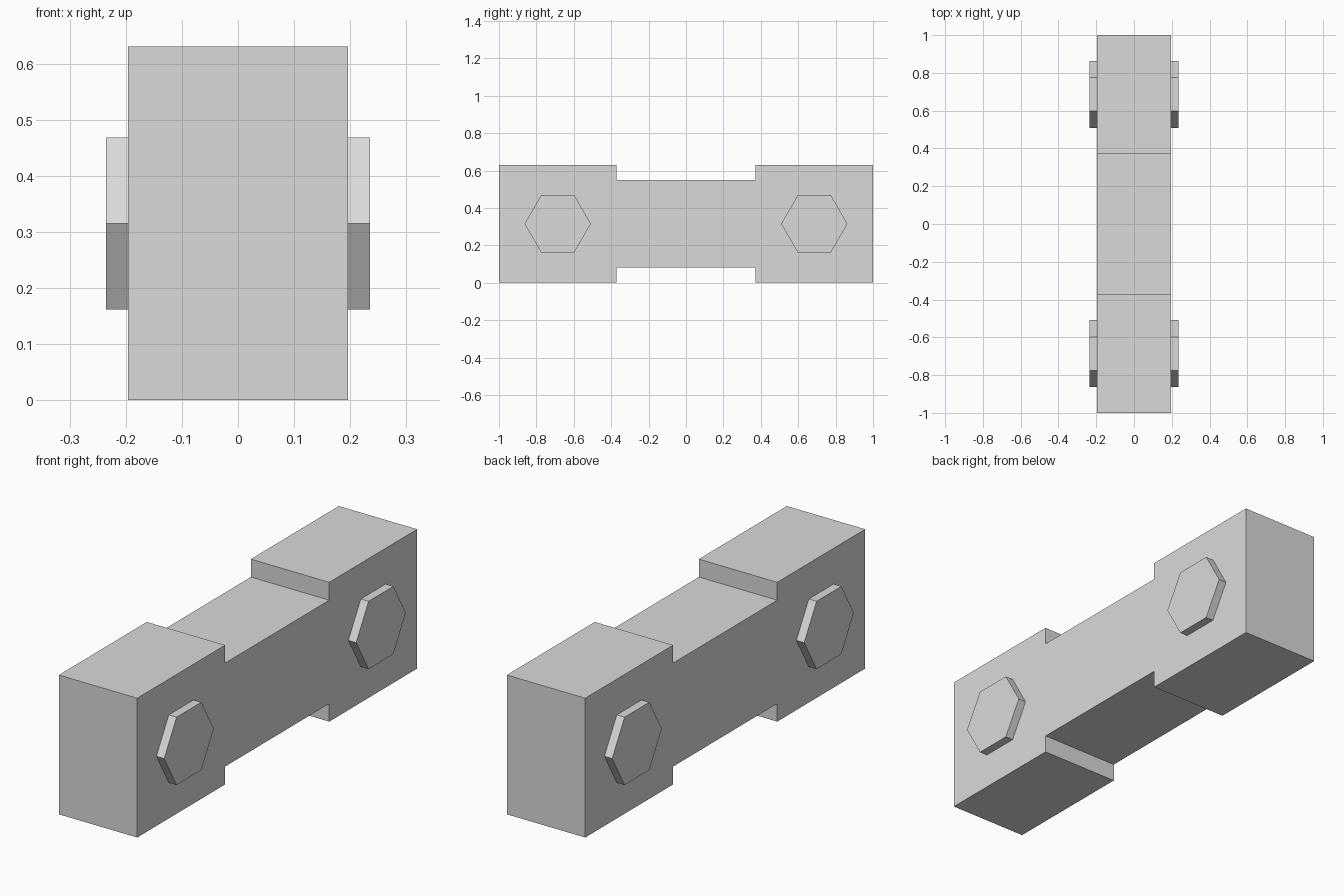
import bpy, bmesh, math

if "Cube" in bpy.data.objects:
    bpy.data.objects.remove(bpy.data.objects["Cube"])

grey = bpy.data.materials.new("light_grey")
grey.diffuse_color = (0.7, 0.7, 0.7, 1)
grey.use_nodes = True
grey.node_tree.nodes["Principled BSDF"].inputs["Base Color"].default_value = grey.diffuse_color


def prism(name, profile, x0, x1):
    """Extrude a (y, z) profile along x from x0 to x1."""
    bm = bmesh.new()
    face = bm.faces.new([bm.verts.new((x0, y, z)) for y, z in profile])
    ext = bmesh.ops.extrude_face_region(bm, geom=[face])
    verts = [g for g in ext["geom"] if isinstance(g, bmesh.types.BMVert)]
    bmesh.ops.translate(bm, verts=verts, vec=(x1 - x0, 0, 0))
    bmesh.ops.recalc_face_normals(bm, faces=bm.faces)
    mesh = bpy.data.meshes.new(name)
    bm.to_mesh(mesh)
    bm.free()
    mesh.materials.append(grey)
    obj = bpy.data.objects.new(name, mesh)
    bpy.context.collection.objects.link(obj)
    return obj


HALF_W, HEIGHT, WAIST_Y, NOTCH = 0.196, 0.63, 0.372, 0.081

# Link body: two square ends joined by a narrower waist
lower = [(-1, 0), (-WAIST_Y, 0), (-WAIST_Y, NOTCH),
         (WAIST_Y, NOTCH), (WAIST_Y, 0), (1, 0)]
upper = [(y, HEIGHT - z) for y, z in reversed(lower)]
prism("link_body", lower + upper, -HALF_W, HALF_W)

# Hexagonal bolt heads on both sides of each end
for end, yc in (("front", -0.686), ("back", 0.686)):
    hexagon = [(yc + 0.177 * math.cos(math.radians(a)),
                HEIGHT / 2 + 0.177 * math.sin(math.radians(a)))
               for a in range(0, 360, 60)]
    for side, s in (("left", -1), ("right", 1)):
        prism(f"{end}_{side}_bolt_head", hexagon, s * HALF_W, s * 0.235)
